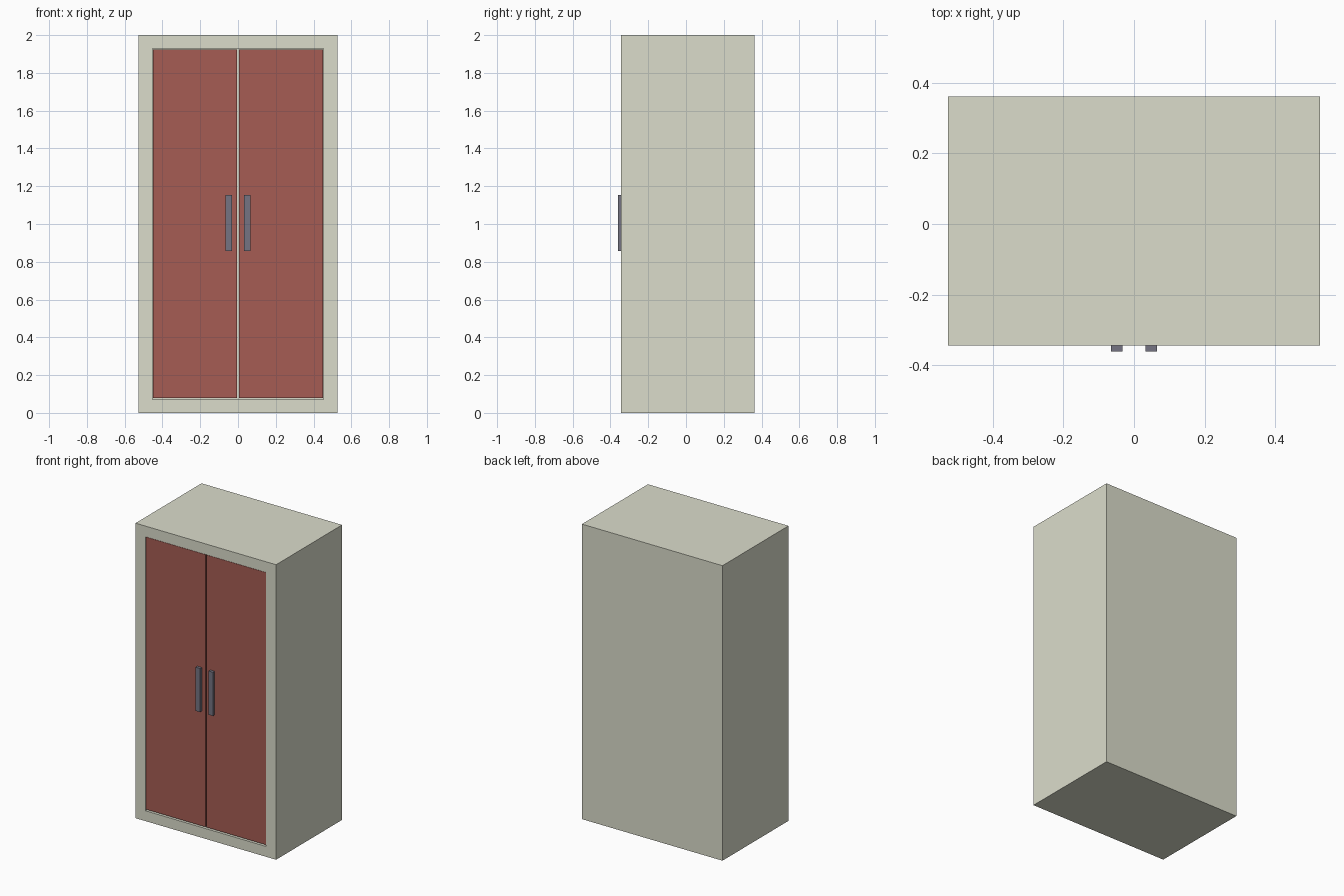
import bpy, bmesh

if "Cube" in bpy.data.objects:
    bpy.data.objects.remove(bpy.data.objects["Cube"])


def material(name, rgb):
    m = bpy.data.materials.new(name)
    m.diffuse_color = (*rgb, 1)
    m.use_nodes = True
    m.node_tree.nodes["Principled BSDF"].inputs["Base Color"].default_value = m.diffuse_color
    return m


CREAM = material("cream_paint", (0.71, 0.72, 0.60))
RED = material("red_paint", (0.38, 0.107, 0.087))
STEEL = material("steel", (0.178, 0.175, 0.223))


def box(name, x, y, z, mat):
    """Box from (min, max) ranges on each axis."""
    bm = bmesh.new()
    bmesh.ops.create_cube(bm, size=1)
    for v in bm.verts:
        v.co = [r[0] if c < 0 else r[1] for c, r in zip(v.co, (x, y, z))]
    mesh = bpy.data.meshes.new(name)
    bm.to_mesh(mesh)
    bm.free()
    mesh.materials.append(mat)
    ob = bpy.data.objects.new(name, mesh)
    bpy.context.collection.objects.link(ob)
    return ob


W, FRONT, BACK, H = 0.527, -0.345, 0.362, 2.0
IN_X, IN_Z0, IN_Z1 = 0.453, 0.07, 1.928

# Hollow cabinet body: push the front face inwards to leave a frame
body = box("cabinet_body", (-W, W), (FRONT, BACK), (0, H), CREAM)
bm = bmesh.new()
bm.from_mesh(body.data)
front = min(bm.faces, key=lambda f: f.calc_center_median().y)
bmesh.ops.inset_region(bm, faces=[front], thickness=0.074)
for v in front.verts:
    v.co.x = IN_X if v.co.x > 0 else -IN_X
    v.co.z = IN_Z1 if v.co.z > 1 else IN_Z0
cavity = bmesh.ops.extrude_discrete_faces(bm, faces=[front])["faces"]
for v in cavity[0].verts:
    v.co.y = BACK - 0.074
bmesh.ops.recalc_face_normals(bm, faces=bm.faces)
bm.to_mesh(body.data)
bm.free()

# Pair of doors set just inside the frame, each with a bar handle
for side, s in (("left", -1), ("right", 1)):
    box(f"{side}_door", sorted((s * 0.005, s * 0.451)),
        (FRONT + 0.003, FRONT + 0.04), (0.079, 1.925), RED)
    box(f"{side}_handle", sorted((s * 0.032, s * 0.065)),
        (-0.361, FRONT + 0.005), (0.857, 1.153), STEEL)
